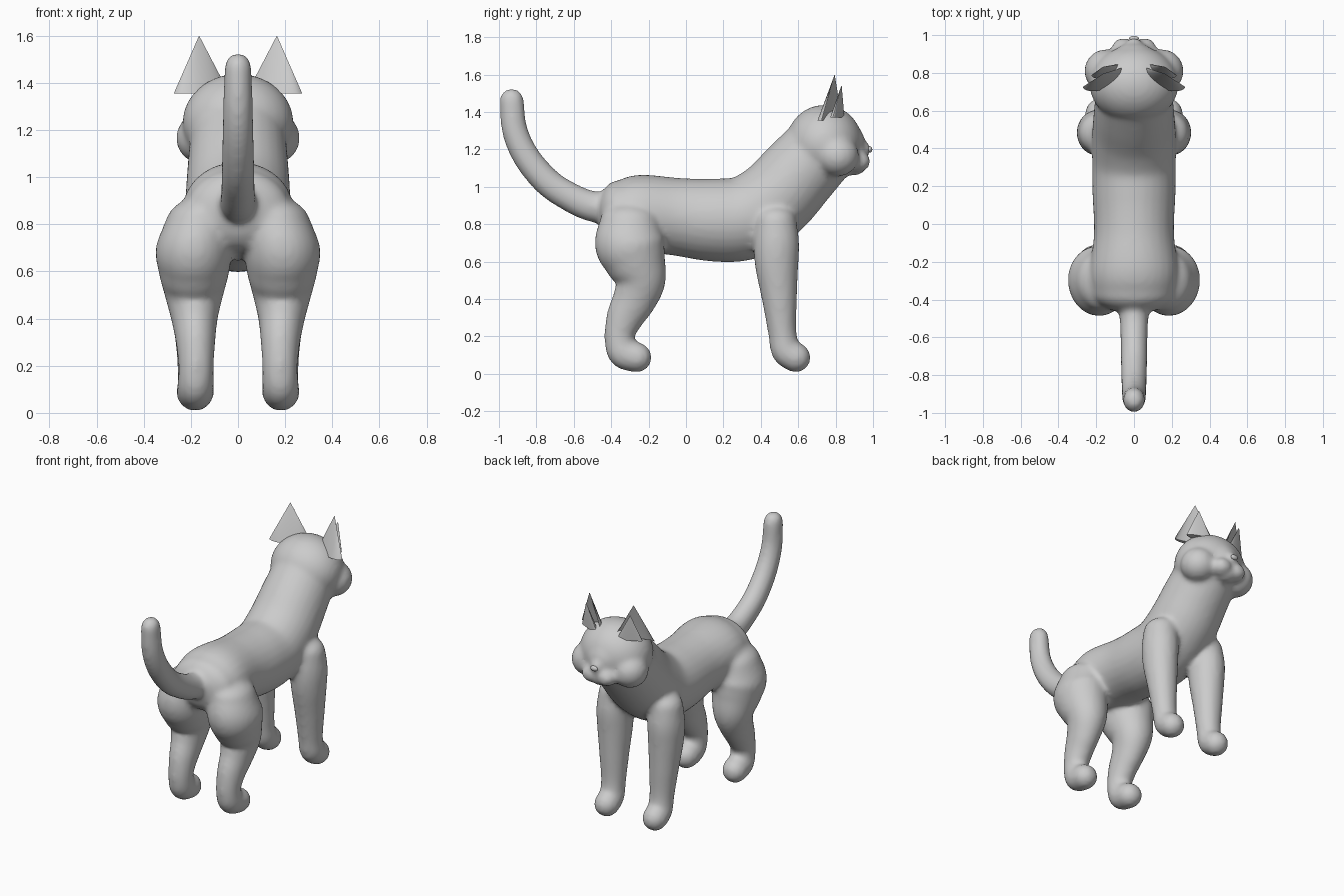
import bpy, bmesh, math
from mathutils import Vector, Matrix

if "Cube" in bpy.data.objects:
    bpy.data.objects.remove(bpy.data.objects["Cube"])

fur = bpy.data.materials.new("grey_fur")
fur.diffuse_color = (0.6, 0.6, 0.6, 1)
fur.use_nodes = True
fur.node_tree.nodes["Principled BSDF"].inputs["Base Color"].default_value = fur.diffuse_color


def spline(pts, steps=6):
    """Smooth interpolation through tuples of any length."""
    p = [Vector(q) for q in pts]
    p = [2 * p[0] - p[1]] + p + [2 * p[-1] - p[-2]]
    out = []
    for i in range(1, len(p) - 2):
        a, b, c, d = p[i - 1:i + 3]
        for s in range(steps):
            t = s / steps
            out.append(0.5 * (2 * b + (c - a) * t + (2 * a - 5 * b + 4 * c - d) * t ** 2
                              + (3 * b - a - 3 * c + d) * t ** 3))
    return out + [p[-2]]


def limb(bm, pts, cap0, cap1, n=28):
    """Elliptical tube along (x, y, z, side radius, depth radius) with round ends."""
    secs = spline(pts)
    rings = []

    def ring(c, t, rx, rn):
        nrm = Vector((0, -t.z, t.y)).normalized()
        rings.append([bm.verts.new(c + Vector((1, 0, 0)) * rx * math.cos(a) + nrm * rn * math.sin(a))
                      for a in (2 * math.pi * k / n for k in range(n))])

    last = len(secs) - 1
    for i, s in enumerate(secs):
        t = (secs[min(i + 1, last)] - secs[max(i - 1, 0)])[:3]
        t = Vector(t).normalized()
        c = Vector(s[:3])
        angles = [0]
        if i == 0:
            angles = [-1.5, -1.2, -0.9, -0.6, -0.3, 0]
        elif i == last:
            angles = [0, 0.3, 0.6, 0.9, 1.2, 1.5]
        for a in angles:
            depth = cap0 if i == 0 else cap1
            ring(c + t * depth * math.sin(a), t, s[3] * math.cos(a), s[4] * math.cos(a))
    for r, q in zip(rings, rings[1:]):
        for k in range(n):
            bm.faces.new((r[k], r[(k + 1) % n], q[(k + 1) % n], q[k]))
    bm.faces.new(rings[0][::-1])
    bm.faces.new(rings[-1])


def ball(bm, c, r):
    m = Matrix.Translation(c) @ Matrix.Diagonal((*r, 1))
    bmesh.ops.create_uvsphere(bm, u_segments=32, v_segments=20, radius=1, matrix=m)


def make(name, bm):
    bmesh.ops.recalc_face_normals(bm, faces=bm.faces)
    me = bpy.data.meshes.new(name)
    bm.to_mesh(me)
    bm.free()
    me.materials.append(fur)
    ob = bpy.data.objects.new(name, me)
    bpy.context.collection.objects.link(ob)
    bpy.ops.object.select_all(action='DESELECT')
    ob.select_set(True)
    bpy.context.view_layer.objects.active = ob
    return ob


bm = bmesh.new()
# torso and neck
limb(bm, [(0, -.36, .86, .22, .175), (0, -.25, .86, .235, .205), (0, -.05, .84, .212, .208),
          (0, .15, .822, .22, .222), (0, .32, .835, .222, .225), (0, .47, .93, .222, .218),
          (0, .6, 1.07, .212, .21), (0, .72, 1.2, .2, .2)], .115, .1)
# tail
limb(bm, [(0, -.38, .89, .085, .09), (0, -.5, .895, .076, .083), (0, -.62, .945, .072, .078),
          (0, -.74, 1.025, .07, .076), (0, -.85, 1.155, .067, .073), (0, -.915, 1.3, .063, .069),
          (0, -.932, 1.46, .058, .065)], .03, .066)
# legs
for s in (-1, 1):
    limb(bm, [(s * .165, -.3, .82, .14, .16), (s * .187, -.3, .7, .162, .188),
              (s * .187, -.27, .6, .15, .165), (s * .187, -.243, .5, .125, .135),
              (s * .185, -.275, .4, .099, .118), (s * .18, -.327, .3, .084, .1),
              (s * .178, -.356, .2, .075, .08), (s * .18, -.335, .115, .077, .085),
              (s * .182, -.265, .088, .08, .081)], .1, .082)
    limb(bm, [(s * .18, .48, .82, .11, .11), (s * .19, .483, .7, .113, .122),
              (s * .19, .485, .58, .108, .116), (s * .186, .5, .4, .092, .094),
              (s * .181, .515, .22, .077, .076), (s * .18, .535, .125, .077, .08),
              (s * .18, .585, .088, .079, .08)], .08, .082)
# head: skull, cheeks, muzzle, chin
ball(bm, (0, .74, 1.23), (.236, .205, .208))
ball(bm, (0, .85, 1.22), (.13, .11, .13))
for s in (-1, 1):
    ball(bm, (s * .15, .81, 1.165), (.113, .115, .11))
    ball(bm, (s * .055, .92, 1.135), (.066, .066, .058))
ball(bm, (0, .895, 1.11), (.075, .07, .05))
ball(bm, (0, .935, 1.2), (.045, .055, .045))
body = make("body", bm)
rm = body.modifiers.new("fuse", 'REMESH')
rm.mode = 'VOXEL'
rm.voxel_size = .015
rm.use_smooth_shade = True
sm = body.modifiers.new("soften", 'SMOOTH')
sm.factor = .5
sm.iterations = 9
for m in ("fuse", "soften"):
    bpy.ops.object.modifier_apply(modifier=m)
bpy.ops.object.shade_smooth()

# nose tip
bm = bmesh.new()
ball(bm, (0, .982, 1.2), (.026, .014, .017))
make("nose", bm)
bpy.ops.object.shade_smooth()


def ear(name, s, outer, inner, base_z, tip, back, front):
    """Cone with a crescent base: an arc bulging backwards and a shallower one inside it."""
    bm = bmesh.new()
    a, b = Vector((s * outer[0], outer[1], base_z)), Vector((s * inner[0], inner[1], base_z))
    mid, half = (a + b) / 2, (b - a) / 2
    rear = Vector((half.y, -half.x, 0)).normalized()
    if rear.y > 0:
        rear = -rear
    n = 14
    arc = [(math.pi * k / n, back) for k in range(n + 1)]
    arc += [(math.pi * k / n, front) for k in range(n - 1, 0, -1)]
    ring = [bm.verts.new(mid + half * math.cos(t) + rear * d * math.sin(t)) for t, d in arc]
    top = bm.verts.new((s * tip[0], tip[1], tip[2]))
    for p, q in zip(ring, ring[1:] + ring[:1]):
        bm.faces.new((p, q, top))
    bm.faces.new(ring)
    make(name, bm)
    bpy.ops.object.shade_smooth_by_angle(angle=math.radians(40))


# ears: hollow outer shell with a smaller fold inside
for s, side in ((-1, "left"), (1, "right")):
    ear(side + "_ear", s, (.272, .725), (.04, .835), 1.355, (.165, .795, 1.6), .06, .03)
    ear(side + "_inner_ear", s, (.225, .785), (.075, .845), 1.37, (.165, .832, 1.545), .035, -.012)
